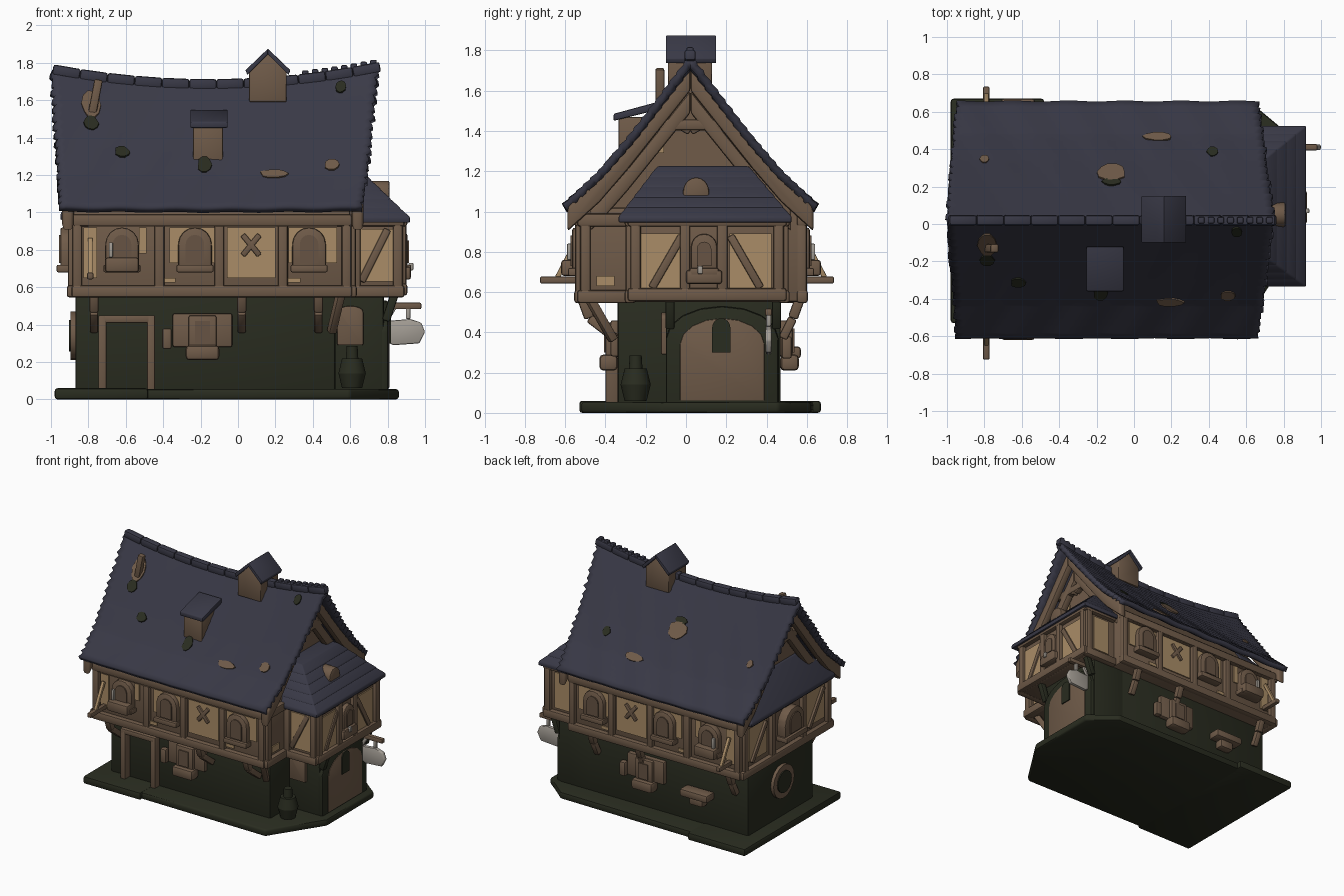
import bpy, bmesh, math, random
from mathutils import Vector, Matrix

random.seed(4)
if "Cube" in bpy.data.objects:
    bpy.data.objects.remove(bpy.data.objects["Cube"])


def material(name, rgb):
    m = bpy.data.materials.new(name)
    m.use_nodes = True
    m.diffuse_color = (*rgb, 1)
    m.node_tree.nodes["Principled BSDF"].inputs["Base Color"].default_value = (*rgb, 1)
    return m


SLATE = material("blue_slate", (0.041, 0.041, 0.062))
WOOD = material("timber", (0.160, 0.104, 0.066))
PANE = material("old_wood", (0.135, 0.088, 0.057))
CREAM = material("plaster", (0.40, 0.265, 0.135))
STONE = material("mossy_stone", (0.022, 0.025, 0.014))
METAL = material("pale_metal", (0.37, 0.34, 0.30))


def finish(name, bm, mat, bevel=0.0):
    bmesh.ops.recalc_face_normals(bm, faces=bm.faces)
    if bevel:
        bmesh.ops.bevel(bm, geom=bm.edges[:], offset=bevel, segments=2, profile=0.5, affect='EDGES')
    me = bpy.data.meshes.new(name)
    bm.to_mesh(me)
    bm.free()
    me.materials.append(mat)
    ob = bpy.data.objects.new(name, me)
    bpy.context.scene.collection.objects.link(ob)
    return ob


def extrude(name, pts, vec, mat, bevel=0.0):
    bm = bmesh.new()
    f = bm.faces.new([bm.verts.new(p) for p in pts])
    new = bmesh.ops.extrude_face_region(bm, geom=[f])["geom"]
    bmesh.ops.translate(bm, vec=vec, verts=[v for v in new if isinstance(v, bmesh.types.BMVert)])
    return finish(name, bm, mat, bevel)


def slab(name, plan, z0, z1, mat, bevel=0.015):
    return extrude(name, [(x, y, z0) for x, y in plan], (0, 0, z1 - z0), mat, bevel)


def box(name, x0, x1, y0, y1, z0, z1, mat, bevel=0.015):
    return slab(name, [(x0, y0), (x1, y0), (x1, y1), (x0, y1)], z0, z1, mat, bevel)


def beam(name, p, q, w, mat=WOOD):
    p, q = Vector(p), Vector(q)
    bm = bmesh.new()
    rot = (q - p).to_track_quat('Z', 'Y').to_matrix().to_4x4()
    bmesh.ops.create_cube(bm, size=1, matrix=Matrix.Translation((p + q) / 2) @ rot
                          @ Matrix.Diagonal((w, w, (q - p).length, 1)))
    return finish(name, bm, mat, w * 0.22)


# A wall is an origin plus a direction along it; parts are placed by (along, height, outward)
class Wall:
    def __init__(self, org, along):
        self.o = Vector((*org, 0))
        self.a = Vector((*along, 0))
        self.n = Vector((self.a.y, -self.a.x, 0))

    def at(self, u, z, d=0):
        return self.o + self.a * u + self.n * d + Vector((0, 0, z))

    def plate(self, name, pts, d0, d1, mat, bevel=0.0):
        return extrude(name, [self.at(u, z, d0) for u, z in pts], self.n * (d1 - d0), mat, bevel)

    def rect(self, name, u0, u1, z0, z1, d0, d1, mat, bevel=0.008):
        return self.plate(name, [(u0, z0), (u1, z0), (u1, z1), (u0, z1)], d0, d1, mat, bevel)

    def plaster(self, u, w, z0=0.65, z1=0.92):
        self.rect("plaster_panel", u - w / 2, u + w / 2, z0, z1, -0.01, 0.009, CREAM, 0)

    def arch(self, name, u, w, z0, z1, d0, d1, mat, bevel=0.008, rise=None):
        r = rise or w / 2
        top = [(u + w / 2 * math.cos(a), z1 - r + r * math.sin(a))
               for a in [math.pi * i / 8 for i in range(9)]]
        return self.plate(name, [(u - w / 2, z0), (u + w / 2, z0)] + top, d0, d1, mat, bevel)

    def window(self, u, z0=0.7, z1=0.92, w=0.18, bulge=0.045):
        self.arch("window_frame", u, w, z0, z1, -0.01, bulge, WOOD, 0.012)
        self.arch("window_pane", u, w * 0.55, z0 + 0.03, z1 - 0.04, bulge, bulge + 0.008, PANE, 0)
        self.rect("window_sill", u - w * 0.55, u + w * 0.55, z0 - 0.02, z0 + 0.02, -0.01, bulge + 0.02, WOOD)

    def frame(self, u0, u1, posts, z0=0.55, z1=0.98):
        for z in (z0 + 0.03, z1 - 0.02):
            self.rect("rail", u0 - 0.02, u1 + 0.02, z - 0.035, z + 0.03, -0.02, 0.035, WOOD, 0.014)
        for u in posts:
            self.rect("post", u - 0.026, u + 0.026, z0, z1, -0.02, 0.03, WOOD, 0.012)


# Plinth, ground floor and jettied upper floor, each with a bay
slab("plinth", [(-0.97, -0.5), (0.6, -0.52), (0.86, -0.12), (0.86, 0.46), (0.78, 0.52), (0.66, 0.62), (-0.97, 0.64)],
     0, 0.055, STONE)
box("plinth_step", -0.98, -0.48, -0.53, 0.67, 0, 0.06, STONE)
box("ground_floor", -0.87, 0.52, -0.34, 0.47, 0.03, 0.58, STONE)
box("ground_bay", 0.4, 0.78, -0.1, 0.47, 0.03, 0.58, STONE)
box("upper_floor", -0.88, 0.6, -0.52, 0.57, 0.55, 1.02, WOOD)
box("upper_bay", 0.4, 0.87, -0.27, 0.48, 0.55, 0.99, WOOD)

front, back = Wall((0, -0.52), (1, 0)), Wall((0, 0.57), (-1, 0))
end, bay = Wall((-0.88, 0), (0, -1)), Wall((0.87, 0), (0, 1))
bay_front, bay_back, shoulder = Wall((0, -0.27), (1, 0)), Wall((0, 0.48), (-1, 0)), Wall((0.6, 0), (0, 1))

# Long upper walls: timber frame, plaster panels, windows, cross braces
for wall, s in ((front, 1), (back, -1)):
    wall.frame(min(s * -0.87, s * 0.59), max(s * -0.87, s * 0.59), [s * x for x in (-0.86, -0.42, -0.1, 0.24, 0.58)])
    for x, w, z in ((-0.79, 0.07, 0.65), (-0.51, 0.04, 0.78), (-0.24, 0.25, 0.73), (0.07, 0.26, 0.65), (0.4, 0.26, 0.73)):
        wall.plaster(s * x, w, z)
    for x in (-0.37, 0.3):
        wall.plaster(s * x, 0.07, 0.625, 0.65)
    for x in (-0.62, -0.23, 0.38):
        wall.window(s * x)
    wall.rect("flower_box", s * -0.62 - 0.09, s * -0.62 + 0.09, 0.68, 0.76, 0, 0.1, WOOD, 0.015)
    beam("flower", wall.at(s * -0.68, 0.76, 0.06), wall.at(s * -0.68, 0.84, 0.06), 0.022, METAL)
    for k in (-1, 1):
        beam("cross_brace", wall.at(s * 0.07 - 0.045 * k, 0.77, 0.008), wall.at(s * 0.07 + 0.045 * k, 0.88, 0.008), 0.03)
    beam("pole", wall.at(s * -0.79, 0.66, 0), wall.at(s * -0.79, 0.66, 0.185 + 0.02 * s), 0.035)
    beam("pole_brace", wall.at(s * -0.79, 0.67, 0.12), wall.at(s * -0.79, 0.86, 0.02), 0.025, CREAM)
    # curved jetty brackets
    for x in (-0.77, 0.02, 0.43):
        knee = wall.at(s * x, 0.47, -0.04)
        beam("bracket", wall.at(s * x, 0.58, 0), knee, 0.05)
        beam("bracket_foot", knee, wall.at(s * x, 0.37, -0.17 if s > 0 else -0.09), 0.045)

# Shuttered windows under the jetty, front door, rear shelf, round end window
low_front, low_back, low_end = Wall((0, -0.34), (1, 0)), Wall((0, 0.47), (-1, 0)), Wall((-0.87, 0.06), (0, -1))
for low, c in ((low_front, -0.19), (low_back, 0)):
    low.rect("shutters", c - 0.16, c + 0.16, 0.28, 0.46, -0.01, 0.035, WOOD, 0.012)
    low.rect("casement", c - 0.075, c + 0.075, 0.27, 0.45, 0, 0.06, WOOD, 0.012)
    low.rect("casement_pane", c - 0.04, c + 0.04, 0.3, 0.42, 0.06, 0.068, PANE, 0)
    low.rect("planter", c - 0.09, c + 0.09, 0.21, 0.29, 0, 0.09, WOOD, 0.02)
    beam("lantern", low.at(c - 0.19, 0.27, 0.03), low.at(c - 0.19, 0.38, 0.03), 0.05)
for u in (-0.725, -0.465):
    low_front.rect("door_post", u - 0.022, u + 0.022, 0.05, 0.45, -0.01, 0.06, WOOD)
low_front.rect("door_lintel", -0.74, -0.45, 0.41, 0.45, -0.01, 0.06, WOOD)
low_back.rect("shelf", 0.34, 0.58, 0.27, 0.33, 0, 0.1, WOOD, 0.015)
low_back.rect("shelf_support", 0.4, 0.52, 0.21, 0.28, 0, 0.07, WOOD, 0.015)
for name, r, d, m in (("round_frame", 0.13, 0.025, WOOD), ("round_pane", 0.085, 0.033, STONE)):
    ring = [(r * math.cos(i * math.pi / 8), 0.34 + r * math.sin(i * math.pi / 8)) for i in range(16)]
    low_end.plate(name, ring, -0.01, d, m)

# Far end wall
end.frame(-0.57, 0.52, (-0.54, -0.2, 0.18, 0.49))
for u in (-0.37, 0.34):
    end.plaster(u, 0.22)
    beam("end_brace", end.at(u - 0.09, 0.64, 0.01), end.at(u + 0.09, 0.9, 0.01), 0.035)
end.window(0, w=0.24, bulge=0.07)

# Bay walls
bay.frame(-0.27, 0.48, (-0.25, -0.005, 0.18, 0.46), 0.56)
for s in (-1, 1):
    c = 0.1 + s * 0.22
    bay.plaster(c, 0.21, 0.62, 0.89)
    beam("bay_brace", bay.at(c - s * 0.1, 0.88, 0), bay.at(c + s * 0.05, 0.62, 0), 0.04)
bay.window(0.09, 0.7, 0.89, 0.13, 0.035)
bay.rect("flower_box", 0.0, 0.18, 0.64, 0.71, 0, 0.055, WOOD, 0.015)
beam("bay_flower", bay.at(0.07, 0.69, 0.055), bay.at(0.07, 0.73, 0.055), 0.025, METAL)
bay_front.frame(0.62, 0.87, (0.63, 0.855))
bay_front.plaster(0.745, 0.18, 0.63, 0.91)
beam("bay_front_brace", bay_front.at(0.66, 0.63, 0), bay_front.at(0.8, 0.91, 0), 0.04)
bay_back.frame(-0.87, -0.62, (-0.855,))
bay_back.plaster(-0.73, 0.14, 0.63, 0.91)
shoulder.frame(-0.52, -0.3, (-0.5,))
shoulder.plaster(-0.4, 0.09, 0.63, 0.68)
low_bay = Wall((0.78, 0), (0, 1))
Wall((0, -0.1), (1, 0)).arch("bay_side_window", 0.6, 0.14, 0.29, 0.5, -0.01, 0.025, WOOD, 0.008, 0.03)
low_bay.arch("door_surround", 0.18, 0.56, 0.03, 0.53, -0.02, 0.025, STONE, 0.015, 0.16)
low_bay.arch("great_door", 0.18, 0.42, 0.06, 0.47, 0, 0.03, WOOD, 0.006, 0.13)
low_bay.arch("door_grille", 0.175, 0.09, 0.3, 0.47, 0.03, 0.038, STONE, 0)
for y in (-0.08, 0.45):
    beam("bay_bracket", (0.79, y, 0.42), (0.84, y, 0.57), 0.045, STONE)
beam("corner_bracket", (0.5, -0.36, 0.36), (0.55, -0.48, 0.57), 0.045)

# Barrel
bm = bmesh.new()
for z, r0, r1 in ((0.1, 0.055, 0.075), (0.18, 0.075, 0.055), (0.245, 0.035, 0.03)):
    bmesh.ops.create_cone(bm, cap_ends=True, segments=14, radius1=r0, radius2=r1, depth=0.08,
                          matrix=Matrix.Translation((0.61, -0.25, z)))
finish("barrel", bm, STONE)

# Hanging sign
beam("sign_arm", (0.78, 0.41, 0.5), (0.98, 0.41, 0.5), 0.035)
beam("sign_strut", (0.78, 0.41, 0.4), (0.84, 0.41, 0.5), 0.025, METAL)
beam("sign_hook", (0.91, 0.41, 0.43), (0.91, 0.41, 0.5), 0.025, METAL)
extrude("sign_board", [(x, 0.395, z) for x, z in ((0.79, 0.31), (0.83, 0.29), (0.97, 0.3), (1.0, 0.36),
        (0.98, 0.41), (0.92, 0.43), (0.8, 0.42))], (0, 0.03, 0), METAL, 0.008)

# Main roof: a sagging sheet of softly overlapping slate courses
PROFILE = ((0, 1.76), (0.31, 1.365), (0.45, 1.2), (0.64, 1.025))
EAVE = 0.64


def ridge(x):
    return 1.685 + 0.085 * ((x + 0.15) / 0.87) ** 2


def slope(x, w, s, lift=0.0):
    k = 0 if w < 0.31 else 1 if w < 0.45 else 2
    (w0, h0), (w1, h1) = PROFILE[k], PROFILE[k + 1]
    h = h0 + (h1 - h0) * (w - w0) / (w1 - w0)
    z = 1.0 + (h - 1.0) * (ridge(x) - 1.0) / 0.76
    return Vector((x, 0.022 + s * (w + lift * 0.7), z + lift * 0.7))


ROWS, COLS = 18, 44
lines = [((i + e) / ROWS, 0.001 + 0.007 * e) for i in range(ROWS) for e in (0, 0.75)]
sheet = [(t, l, -1) for t, l in reversed(lines)] + [(t, l, 1) for t, l in lines[1:]]
bm = bmesh.new()
grid = []
for t, l, s in sheet:
    x0 = -0.985 + 0.05 * t - 3 * l + random.uniform(-0.006, 0.006)
    x1 = 0.735 - 0.085 * t + 3 * l + random.uniform(-0.006, 0.006)
    grid.append([bm.verts.new(slope(x, t * EAVE, s, l + 0.004 * math.sin(x * 21 + t * 9) * t))
                 for x in [x0 + (x1 - x0) * c / COLS for c in range(COLS + 1)]])
for a, b in zip(grid, grid[1:]):
    for i in range(COLS):
        bm.faces.new((a[i], a[i + 1], b[i + 1], b[i]))
roof = finish("main_roof", bm, SLATE)
if sum(p.normal.z for p in roof.data.polygons) < 0:
    roof.data.flip_normals()
thick = roof.modifiers.new("thickness", 'SOLIDIFY')
thick.thickness, thick.offset = 0.04, -1

# Ridge cap with studs
for i in range(12):
    xa, xb = [-0.99 + 1.75 * k / 12 for k in (i, i + 1)]
    beam("ridge_cap", (xa, 0.02, ridge(xa)), (xb, 0.02, ridge(xb)), 0.055, SLATE)
for i in range(8):
    x = 0.36 + 0.052 * i
    beam("ridge_stud", (x, 0.02, ridge(x)), (x, 0.02, ridge(x) + 0.045), 0.035, SLATE)

# Gables: infill wall, two layers of bent rafters, collar and braces
tri = [(s * w * 0.9 + 0.022, z - 0.1) for s, seq in ((-1, PROFILE[::-1]), (1, PROFILE[1:])) for w, z in seq]
extrude("gable_walls", [(-0.8, y, z) for y, z in tri], (1.33, 0, 0), WOOD)
for outer, inner, wall_x, d in ((0.61, 0.55, 0.53, 1), (-0.94, -0.87, -0.8, -1)):
    for s in (-1, 1):
        for px, drop, deep, reach in ((outer, 0.03, 0.12, 0.61), (inner, 0.14, 0.11, 0.5)):
            path = [slope(px, w, s) - Vector((0, 0, drop)) for w in (0, 0.16, 0.31, 0.45, reach)]
            under = [p - Vector((0, 0, deep)) for p in reversed(path)]
            extrude("gable_rafter", path + under, (0.06, 0, 0), WOOD, 0.015)
        beam("king_brace", (inner + 0.03, 0.022, 1.4), (inner + 0.03, 0.022 + s * 0.12, 1.47), 0.045)
    beam("collar_beam", (inner + 0.03, -0.18, 1.43), (inner + 0.03, 0.22, 1.43), 0.055)
    Wall((wall_x, 0), (0, d)).plaster(-0.14, 0.06, 1.29, 1.37)


def hip(name, low, high, z0, z1):
    bm = bmesh.new()
    rings = [[bm.verts.new((x, y, z)) for x, y in ((a, c), (b, c), (b, d), (a, d))]
             for (a, b, c, d), z in ((low, z0 - 0.03), (low, z0), (high, z1))]
    for r0, r1 in zip(rings, rings[1:]):
        for i in range(4):
            bm.faces.new((r0[i], r0[i - 1], r1[i - 1], r1[i]))
    bm.faces.new(rings[0])
    bm.faces.new(rings[2])
    return finish(name, bm, SLATE, 0.008)


# Bay roof in courses, its small dormer, and the skirt roof at the other end
for i in range(5):
    f, g = i / 5, (i + 1) / 5 + 0.02
    lo, hi = [(0.45, 0.92 - 0.26 * k, -0.335 + 0.19 * k, 0.525 - 0.21 * k) for k in (f, g)]
    hip("bay_roof_course", lo, hi, 0.975 + 0.25 * f, 0.97 + 0.25 * g)
Wall((0.7, 0), (0, 1)).arch("bay_dormer", 0.05, 0.13, 1.06, 1.17, 0, 0.11, WOOD, 0.01, 0.07)
hip("end_skirt_roof", (-0.95, -0.7, -0.5, 0.54), (-0.81, -0.7, -0.3, 0.34), 0.99, 1.22)

# Ridge cupola with its own gabled roof
extrude("cupola", [(x, -0.09, z) for x, z in ((0.06, 1.59), (0.26, 1.59), (0.26, 1.76), (0.16, 1.855), (0.06, 1.76))],
        (0, 0.22, 0), WOOD, 0.008)
for s in (-1, 1):
    extrude("cupola_roof", [(0.16 + s * a, -0.1, z) for a, z in ((0, 1.845), (0, 1.875), (0.12, 1.76), (0.11, 1.735))],
            (0, 0.25, 0), SLATE, 0.004)

# Shed dormer on the front slope, stove pipe
box("shed_dormer", -0.24, -0.08, -0.335, -0.1, 1.25, 1.47, WOOD, 0.01)
extrude("shed_dormer_roof", [(-0.255, y, z) for y, z in ((-0.36, 1.45), (-0.36, 1.485), (-0.12, 1.55), (-0.12, 1.51))],
        (0.2, 0, 0), SLATE, 0.008)
beam("stove_pipe", (-0.785, -0.13, 1.5), (-0.745, -0.13, 1.71), 0.045)

# Bare battens and moss showing through the slates (x, distance from ridge, side, size)
for x, d, s, w, h, mat in ((-0.785, 0.13, -1, 0.05, 0.06, WOOD), (-0.785, 0.21, -1, 0.04, 0.03, STONE),
                           (-0.62, 0.33, -1, 0.04, 0.025, STONE), (0.19, 0.435, -1, 0.08, 0.02, WOOD),
                           (0.5, 0.4, -1, 0.04, 0.025, WOOD), (0.55, 0.06, -1, 0.03, 0.025, STONE),
                           (-0.18, 0.385, -1, 0.04, 0.04, STONE), (-0.12, 0.25, 1, 0.08, 0.045, WOOD),
                           (-0.12, 0.2, 1, 0.05, 0.02, STONE), (0.13, 0.44, 1, 0.08, 0.022, WOOD),
                           (-0.8, 0.32, 1, 0.025, 0.02, WOOD), (0.42, 0.36, 1, 0.03, 0.025, STONE)):
    rim = [slope(x + w * math.cos(a) * random.uniform(0.8, 1.1), d + h * math.sin(a), s)
           for a in [i * math.pi / 5 for i in range(10)]]
    extrude("roof_patch", rim, Vector((0, s * 0.009, 0.009)), mat)

bpy.ops.object.select_all(action='DESELECT')
for ob in bpy.context.scene.objects:
    if ob.type == 'MESH':
        ob.select_set(True)
        bpy.context.view_layer.objects.active = ob
bpy.ops.object.shade_smooth_by_angle(angle=math.radians(40))
